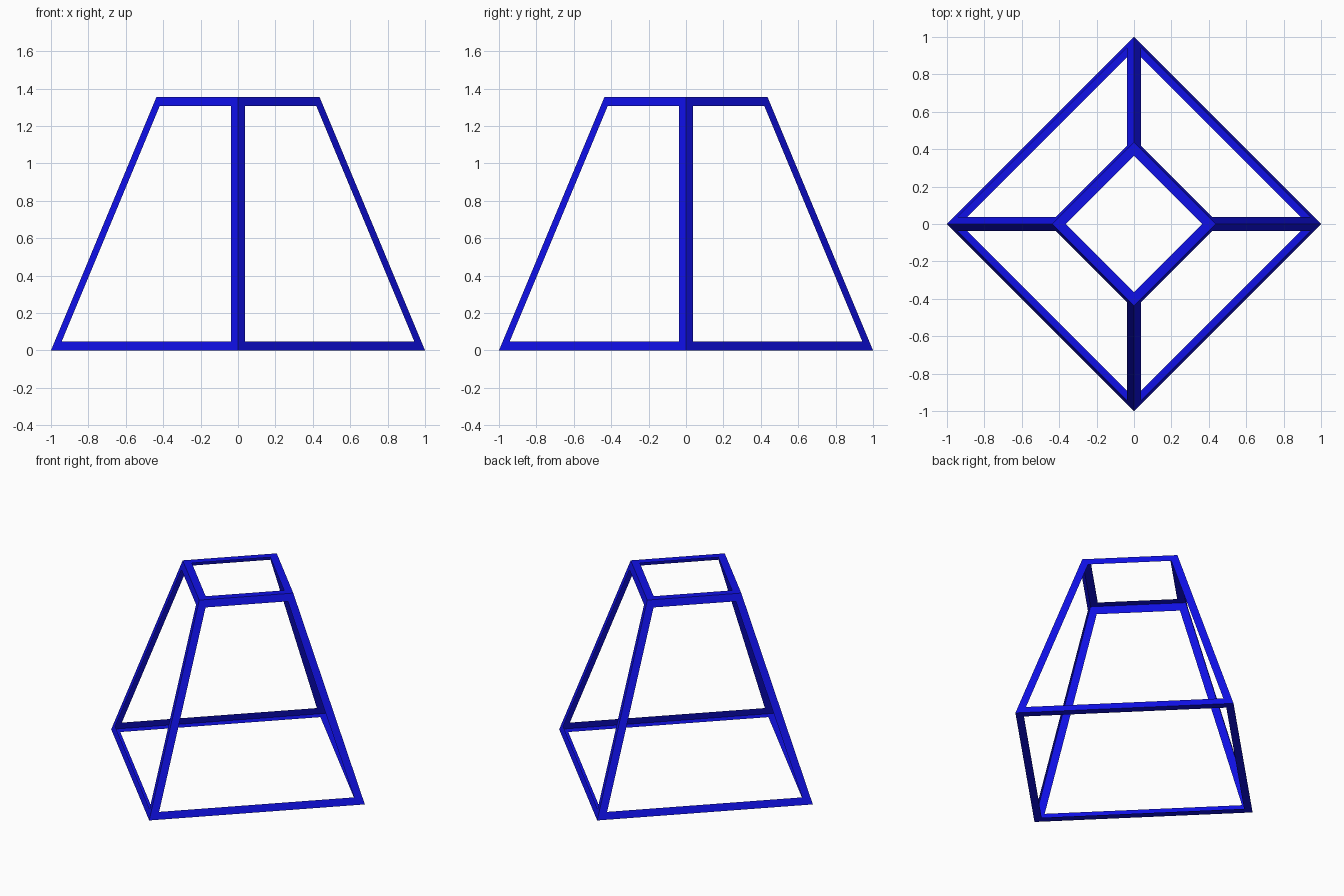
import bpy, bmesh
from mathutils import Matrix

if "Cube" in bpy.data.objects:
    bpy.data.objects.remove(bpy.data.objects["Cube"])

HEIGHT, BASE_R, TOP_R, RIM = 1.355, 1.0, 0.436, 0.051

# Four-sided tapered block, corners on the x and y axes
bm = bmesh.new()
bmesh.ops.create_cone(bm, cap_ends=True, segments=4, radius1=BASE_R,
                      radius2=TOP_R, depth=HEIGHT,
                      matrix=Matrix.Translation((0, 0, HEIGHT / 2)))
bmesh.ops.recalc_face_normals(bm, faces=bm.faces)

# Open every face, leaving a flat rim along each edge
panels = list(bm.faces)
bmesh.ops.inset_individual(bm, faces=panels, thickness=RIM, use_even_offset=True)
bmesh.ops.delete(bm, geom=panels, context='FACES')

mesh = bpy.data.meshes.new("tapered_frame")
bm.to_mesh(mesh)
bm.free()
frame = bpy.data.objects.new("tapered_frame", mesh)
bpy.context.collection.objects.link(frame)

# Blue finish
blue = bpy.data.materials.new("blue")
blue.diffuse_color = (0.005, 0.005, 0.8, 1)
blue.use_nodes = True
blue.node_tree.nodes["Principled BSDF"].inputs["Base Color"].default_value = blue.diffuse_color
mesh.materials.append(blue)
